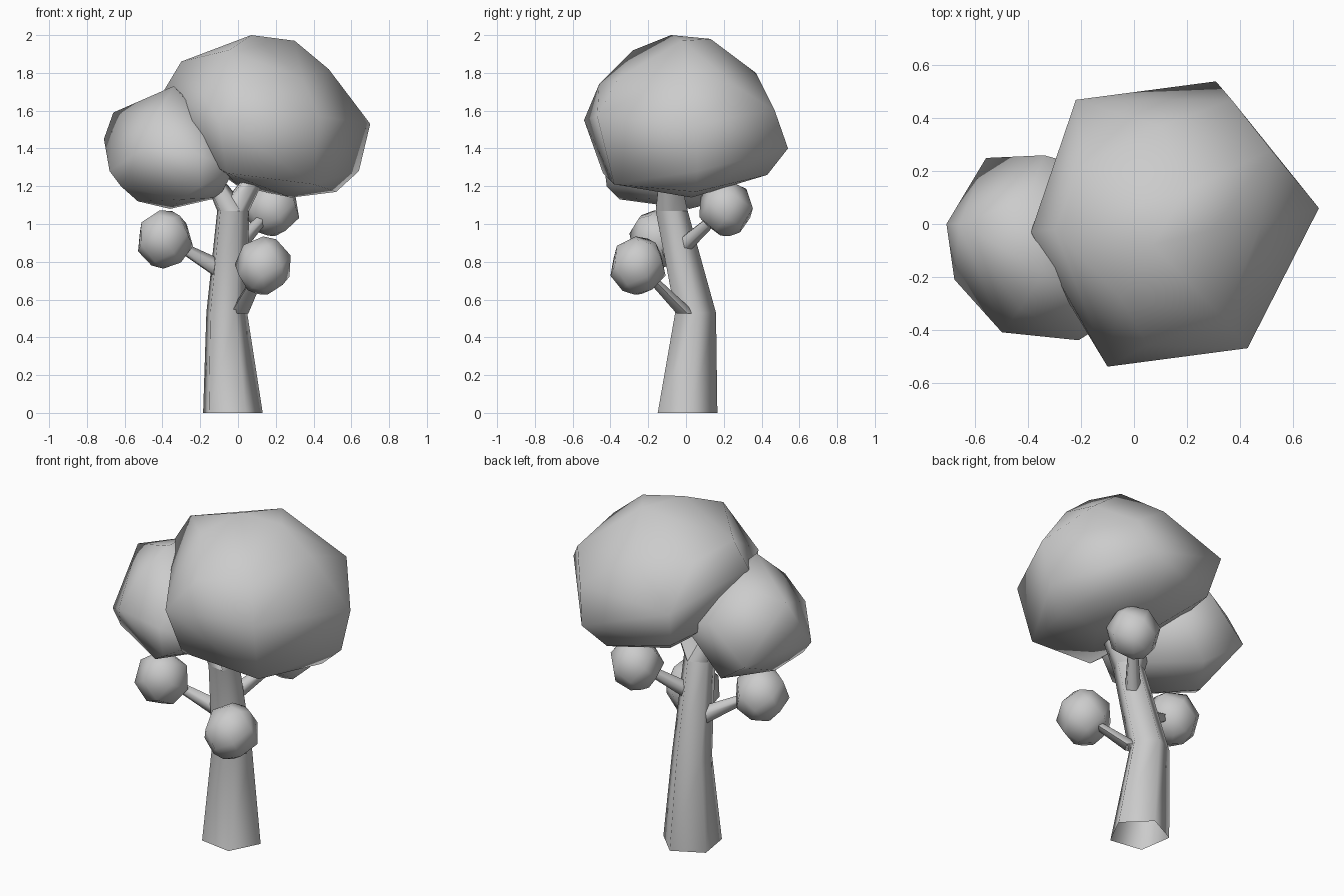
import bpy, bmesh
from math import radians, cos, sin, tau
from mathutils import Vector, Matrix, Euler

if "Cube" in bpy.data.objects:
    bpy.data.objects.remove(bpy.data.objects["Cube"])

grey = bpy.data.materials.new("light grey")
grey.use_nodes = True
colour = (0.6, 0.6, 0.6, 1)
grey.diffuse_color = colour
grey.node_tree.nodes["Principled BSDF"].inputs["Base Color"].default_value = colour


def finish(name, bm, angle):
    bmesh.ops.recalc_face_normals(bm, faces=bm.faces)
    mesh = bpy.data.meshes.new(name)
    bm.to_mesh(mesh)
    bm.free()
    mesh.materials.append(grey)
    ob = bpy.data.objects.new(name, mesh)
    bpy.context.collection.objects.link(ob)
    bpy.ops.object.select_all(action="DESELECT")
    ob.select_set(True)
    bpy.context.view_layer.objects.active = ob
    bpy.ops.object.shade_smooth_by_angle(angle=radians(angle))


# Lumpy crown: a convex hull around a few corner points
def crown(name, corners):
    bm = bmesh.new()
    for p in corners:
        bm.verts.new(p)
    hull = bmesh.ops.convex_hull(bm, input=bm.verts)
    inside = [v for v in hull["geom_interior"] if isinstance(v, bmesh.types.BMVert)]
    bmesh.ops.delete(bm, geom=inside, context="VERTS")
    finish(name, bm, 80)


# Small leaf clump: staggered five-sided rings in a hull
RINGS = [(0.95, 0.4, 0), (0.5, 0.9, 36), (-0.1, 1.04, 0), (-0.6, 0.84, 36), (-0.97, 0.38, 0)]


def clump(name, centre, size, turn, tilt):
    bm = bmesh.new()
    for z, r, phase in RINGS:
        for i in range(5):
            a = tau * i / 5 + radians(phase + turn)
            bm.verts.new((r * cos(a), r * sin(a), z))
    bmesh.ops.convex_hull(bm, input=bm.verts)
    rot = Euler((radians(tilt[0]), radians(tilt[1]), 0)).to_matrix().to_4x4()
    place = Matrix.Translation(centre) @ rot @ Matrix.Scale(size, 4)
    bmesh.ops.transform(bm, matrix=place, verts=bm.verts)
    finish(name, bm, 80)


# Wood: open five-sided tube along a path of (x, y, z, radius)
def limb(name, path, level=True):
    bm = bmesh.new()
    points = [Vector(p[:3]) for p in path]
    axis = points[-1] - points[0]
    rot = Matrix() if level else axis.to_track_quat("Z", "Y").to_matrix().to_4x4()
    rings = []
    for p, (*_, r) in zip(points, path):
        ring = []
        for i in range(5):
            a = tau * i / 5 + radians(9)
            ring.append(bm.verts.new(p + rot @ Vector((r * cos(a), r * sin(a), 0))))
        rings.append(ring)
    for low, high in zip(rings, rings[1:]):
        for i in range(5):
            j = (i + 1) % 5
            bm.faces.new((low[i], low[j], high[j], high[i]))
    finish(name, bm, 80)


# Trunk and its upper fork, which starts on the trunk's top ring
top = (-0.03, -0.08, 1.07, 0.09)
limb("trunk", [(-0.035, 0, 0, 0.168), (-0.065, 0.045, 0.53, 0.115), top])
limb("fork_right", [top, (-0.14, -0.1, 1.25, 0.05)])
limb("fork_left", [top, (0.1, -0.09, 1.27, 0.055)])

# Side branches
limb("right_branch", [(-0.1, -0.02, 0.76, 0.052), (-0.36, -0.14, 0.91, 0.022)], level=False)
limb("front_branch", [(0, 0, 0.525, 0.055), (0.12, -0.22, 0.75, 0.03)])
limb("back_branch", [(0.01, 0, 0.9, 0.045), (0.16, 0.18, 1.06, 0.025)], level=False)

# Large crown, from the top down
crown("main_crown", [
    (0.07, -0.08, 2), (0.2, 0.13, 1.98), (0.3, -0.02, 1.97), (-0.3, -0.02, 1.86),
    (-0.05, -0.28, 1.92), (-0.2, 0.22, 1.79), (0.48, 0, 1.82), (0.52, 0.28, 1.72),
    (0.1, 0.37, 1.8), (0.05, -0.46, 1.74), (0.34, -0.36, 1.77), (-0.22, 0.47, 1.58),
    (0.37, 0.47, 1.6), (-0.39, -0.03, 1.71), (0.43, -0.47, 1.57), (-0.1, -0.54, 1.55),
    (-0.3, -0.21, 1.55), (0.7, 0.06, 1.53), (0.31, 0.54, 1.4), (-0.28, 0, 1.4),
    (-0.18, 0.4, 1.36), (-0.06, -0.44, 1.27), (0.64, 0.06, 1.28), (0.22, 0.43, 1.26),
    (0.4, -0.38, 1.21), (0.52, 0.05, 1.17), (0.28, 0.03, 1.14), (0, 0.15, 1.2)])

# Smaller crown on the right
crown("side_crown", [
    (-0.34, -0.18, 1.73), (-0.4, 0.1, 1.66), (-0.43, -0.32, 1.58), (-0.17, -0.3, 1.53),
    (-0.66, 0, 1.59), (-0.34, 0.26, 1.48), (-0.71, 0, 1.45), (-0.56, 0.25, 1.27),
    (-0.68, -0.21, 1.28), (-0.5, -0.41, 1.4), (-0.21, -0.44, 1.37), (-0.12, 0.2, 1.4),
    (0, -0.05, 1.4), (-0.02, -0.32, 1.29), (-0.2, -0.42, 1.2), (-0.62, -0.22, 1.2),
    (-0.1, -0.1, 1.14), (-0.53, -0.08, 1.12), (-0.35, 0.17, 1.12), (-0.3, -0.35, 1.13),
    (-0.36, 0.02, 1.08)])

# Small leaf clumps
clump("right_clump", (-0.39, -0.15, 0.92), 0.15, 5, (20, 10))
clump("front_clump", (0.135, -0.255, 0.78), 0.15, 20, (-15, 12))
clump("back_clump", (0.182, 0.21, 1.085), 0.145, 0, (10, 15))
